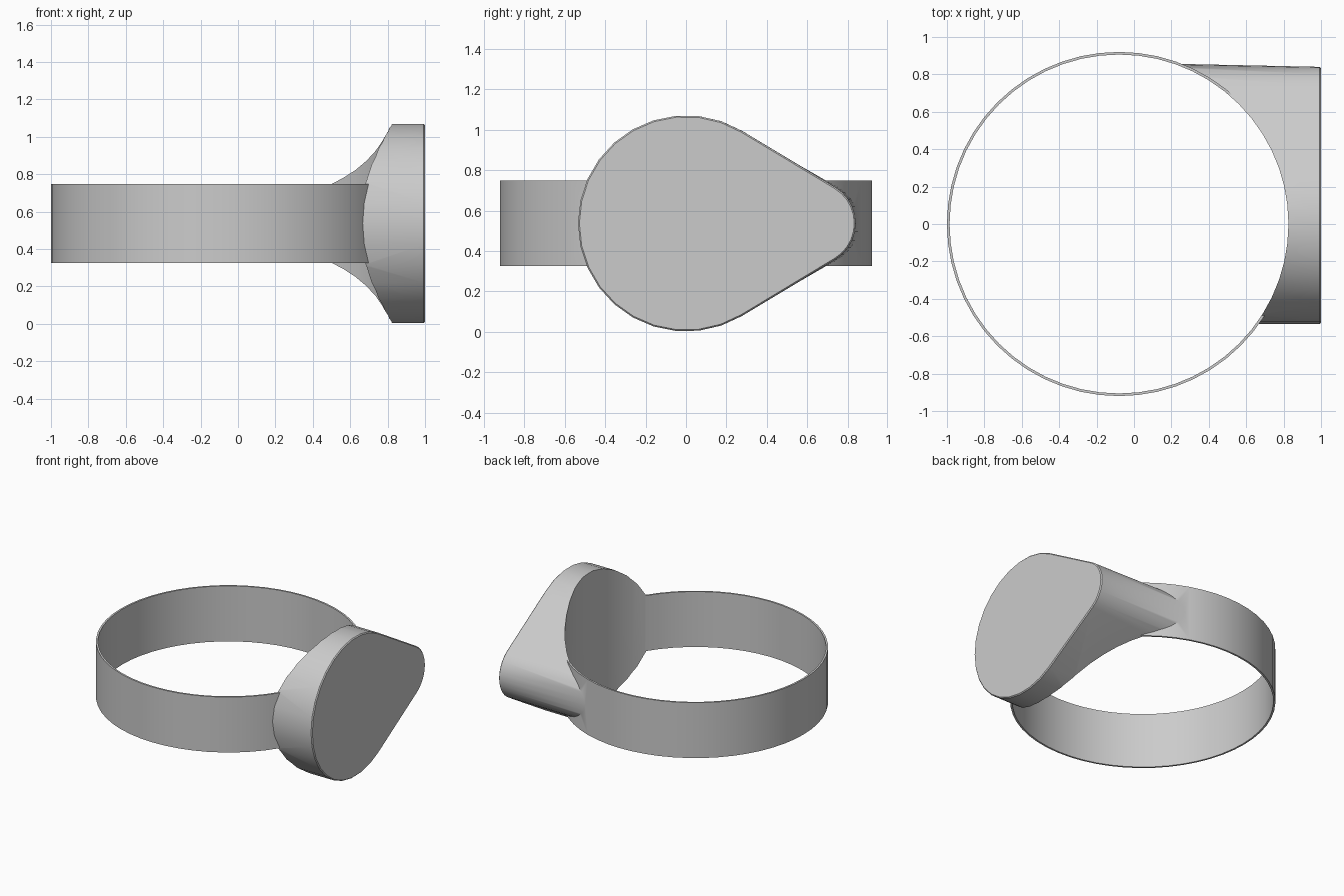
import bpy
import bmesh
from math import acos, cos, sin, pi

cube = bpy.data.objects.get("Cube")
if cube:
    bpy.data.objects.remove(cube, do_unlink=True)

CENTRE_X, MID_Z = -0.08, 0.537
OUTER, INNER = 0.92, 0.906
BAND_HEIGHT = 0.424
BIG_R, SMALL_R, SMALL_Y = 0.535, 0.209, 0.631

metal = bpy.data.materials.new("grey_metal")
metal.use_nodes = True
grey = (0.6, 0.6, 0.6, 1)
metal.diffuse_color = grey
metal.node_tree.nodes["Principled BSDF"].inputs["Base Color"].default_value = grey


def cylinder(name, radius, height):
    bpy.ops.mesh.primitive_cylinder_add(vertices=56, radius=radius, depth=height,
                                        location=(CENTRE_X, 0, MID_Z))
    obj = bpy.context.object
    obj.name = name
    obj.data.materials.append(metal)
    return obj


def teardrop(inset):
    """Large arc joined to a small arc by tangent lines, as (y, z) points."""
    a = acos((BIG_R - SMALL_R) / SMALL_Y)
    points = []
    for centre, r, start, end, n in ((0, BIG_R, a, 2 * pi - a, 20),
                                     (SMALL_Y, SMALL_R, -a, a, 10)):
        for i in range(n + 1):
            t = start + (end - start) * i / n
            points.append((centre + (r - inset) * cos(t), (r - inset) * sin(t)))
    return points


def signet_head():
    """Teardrop prism along x, with a slight draft at the tip and a soft front rim."""
    bm = bmesh.new()
    loops = []
    for x, inset in ((0.1, 0), (0.993, 0), (1.0, 0.007)):
        draft = 1 + 0.025 * (1 - x)
        loops.append([bm.verts.new((x, y * draft if y > 0 else y, z + MID_Z))
                      for y, z in teardrop(inset)])
    n = len(loops[0])
    for lower, upper in zip(loops, loops[1:]):
        for i in range(n):
            j = (i + 1) % n
            bm.faces.new((lower[i], lower[j], upper[j], upper[i]))
    bm.faces.new(loops[0])
    bm.faces.new(loops[-1])
    bmesh.ops.recalc_face_normals(bm, faces=bm.faces)
    mesh = bpy.data.meshes.new("signet_head")
    bm.to_mesh(mesh)
    bm.free()
    obj = bpy.data.objects.new("signet_head", mesh)
    bpy.context.collection.objects.link(obj)
    mesh.materials.append(metal)
    return obj


def combine(target, tool, operation):
    bpy.context.view_layer.objects.active = target
    mod = target.modifiers.new(operation.title(), 'BOOLEAN')
    mod.operation = operation
    mod.solver = 'EXACT'
    mod.object = tool
    bpy.ops.object.modifier_apply(modifier=mod.name)
    bpy.data.objects.remove(tool, do_unlink=True)


# Band and head fused, then the finger hole cut through both
ring = cylinder("signet_ring", OUTER, BAND_HEIGHT)
combine(ring, signet_head(), 'UNION')
combine(ring, cylinder("finger_hole", INNER, 2), 'DIFFERENCE')

bpy.ops.object.select_all(action='DESELECT')
ring.select_set(True)
bpy.context.view_layer.objects.active = ring
bpy.ops.object.shade_smooth_by_angle(angle=pi / 6)
